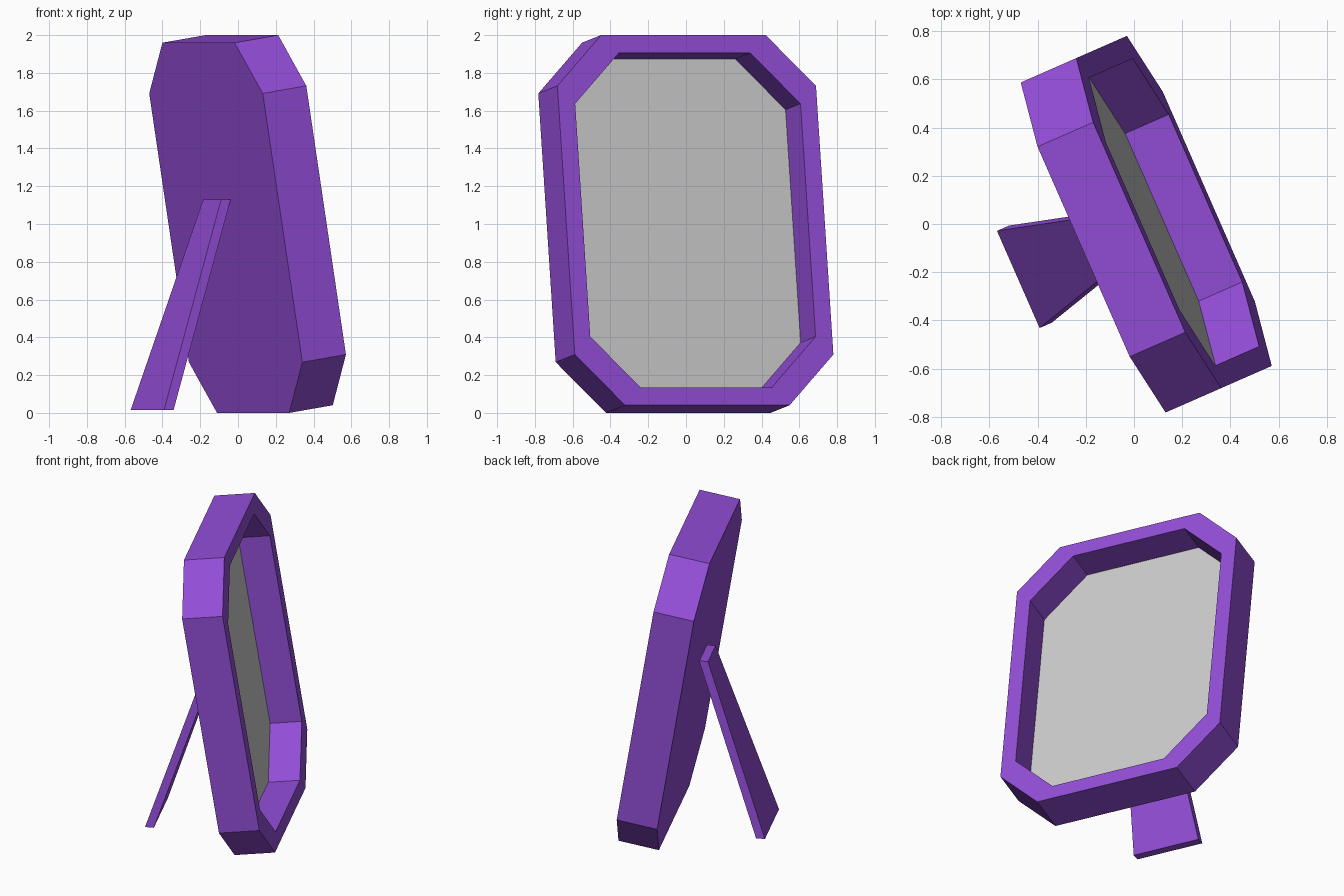
import bpy
from math import radians
from mathutils import Euler

if "Cube" in bpy.data.objects:
    bpy.data.objects.remove(bpy.data.objects["Cube"])

YAW, TILT = radians(23.7), radians(9.15)
W, H, D = 1.495, 1.985, 0.255       # frame width, height, thickness
CUT, RIM, POCKET = 0.272, 0.096, 0.2

purple = bpy.data.materials.new("purple")
purple.diffuse_color = (0.29, 0.075, 0.68, 1)
purple.use_nodes = True
purple.node_tree.nodes["Principled BSDF"].inputs["Base Color"].default_value = purple.diffuse_color


def octagon(x, inset=0.0):
    """Upright chamfered rectangle at depth x."""
    a, c = W / 2 - inset, CUT
    lo, hi = inset, H - inset
    return [(x, y, z) for y, z in (
        (a, lo + c), (a, hi - c), (a - c, hi), (c - a, hi),
        (-a, hi - c), (-a, lo + c), (c - a, lo), (a - c, lo))]


def loft(name, rings, cap_start, cap_end, mat=None):
    """Join successive rings with quads and optionally cap the ends."""
    n = len(rings[0])
    verts = [p for r in rings for p in r]
    faces = [(k * n + i, k * n + (i + 1) % n, (k + 1) * n + (i + 1) % n, (k + 1) * n + i)
             for k in range(len(rings) - 1) for i in range(n)]
    if cap_start:
        faces.append(tuple(reversed(range(n))))
    if cap_end:
        faces.append(tuple(range(len(verts) - n, len(verts))))
    me = bpy.data.meshes.new(name)
    me.from_pydata(verts, [], faces)
    ob = bpy.data.objects.new(name, me)
    bpy.context.collection.objects.link(ob)
    if mat:
        me.materials.append(mat)
    return ob


# Octagonal frame: back, outer wall, front rim, pocket wall
frame = loft("frame", [octagon(0), octagon(D), octagon(D, RIM), octagon(D - POCKET, RIM)],
             True, False, purple)
# Mirror pane at the bottom of the pocket
mirror = loft("mirror", [octagon(D - POCKET, RIM)], False, True)
for ob in (frame, mirror):
    ob.rotation_euler = Euler((0, -TILT, YAW))
    ob.location = (0.08, 0.012, 0)


# Tapered easel leg leaning against the back
def slab(x, half, z, t=0.055):
    return [(x, -half, z), (x + t, -half, z), (x + t, half, z), (x, half, z)]


leg = loft("back_leg", [slab(0, 0.22, 0.015), slab(0.375, 0.118, 1.13)], True, True, purple)
leg.rotation_euler = (0, 0, YAW)
leg.location = (-0.48, -0.23, 0)
